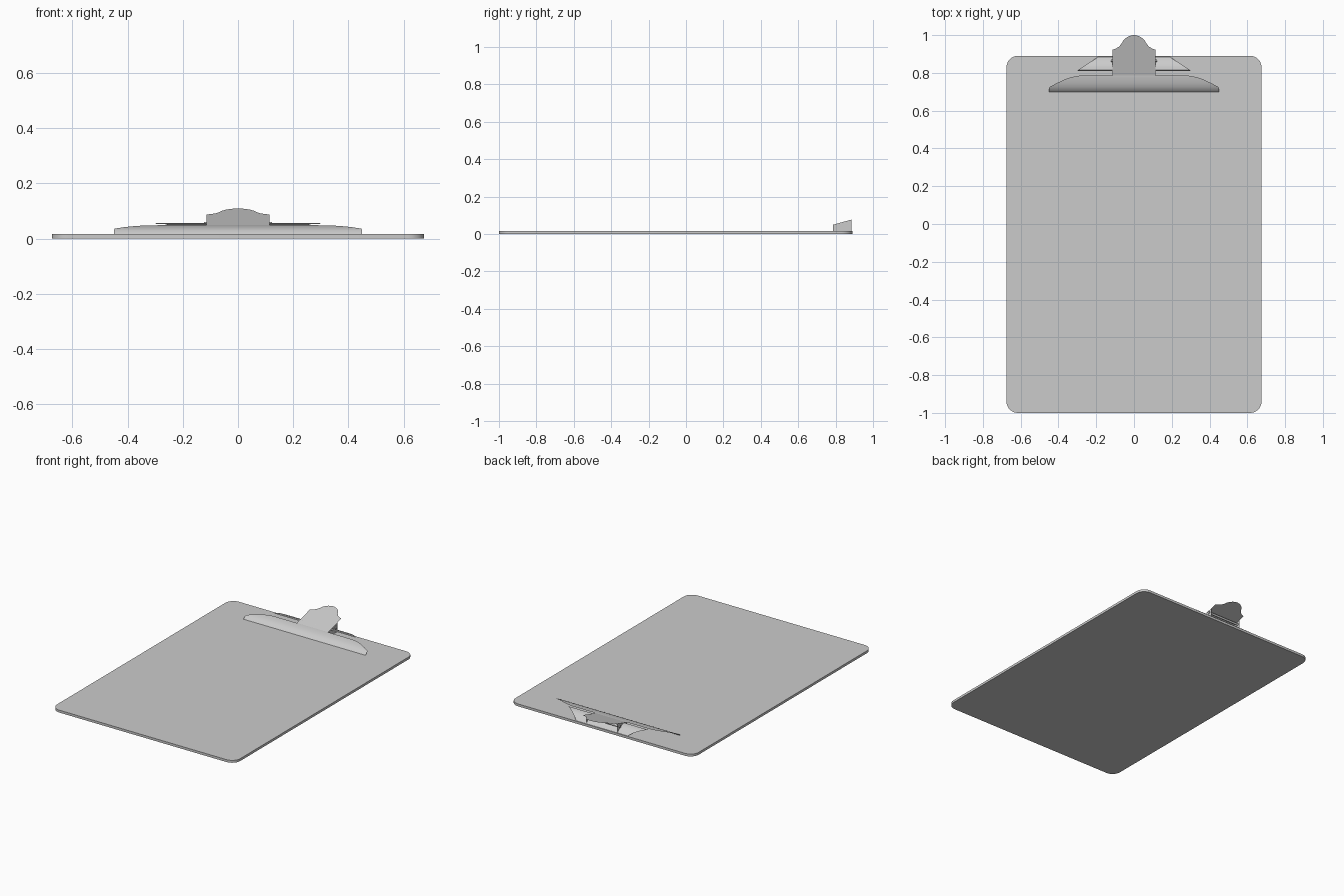
import bpy, bmesh, math

if "Cube" in bpy.data.objects:
    bpy.data.objects.remove(bpy.data.objects["Cube"])


def make(name, bm, smooth=True):
    mesh = bpy.data.meshes.new(name)
    bm.to_mesh(mesh)
    bm.free()
    obj = bpy.data.objects.new(name, mesh)
    bpy.context.collection.objects.link(obj)
    if smooth:
        bpy.ops.object.select_all(action='DESELECT')
        obj.select_set(True)
        bpy.context.view_layer.objects.active = obj
        bpy.ops.object.shade_smooth_by_angle(angle=math.radians(35))
    return obj


def sheet(bm, rows):
    """Symmetric sheet metal lofted through rows of (y, z, half width)."""
    pairs = [(bm.verts.new((-w, y, z)), bm.verts.new((w, y, z))) for y, z, w in rows]
    for (a, b), (c, d) in zip(pairs, pairs[1:]):
        bm.faces.new((a, b, d, c))


# Board with rounded corners
bm = bmesh.new()
r, hx, y0, y1, thick = 0.06, 0.675, -1.0, 0.89, 0.016
centres = [(hx - r, y1 - r), (r - hx, y1 - r), (r - hx, y0 + r), (hx - r, y0 + r)]
outline = []
for i, (cx, cy) in enumerate(centres):
    for k in range(9):
        a = math.pi / 2 * (i + k / 8)
        outline.append(bm.verts.new((cx + r * math.cos(a), cy + r * math.sin(a), 0)))
base = bm.faces.new(outline)
ext = bmesh.ops.extrude_face_region(bm, geom=[base], use_keep_orig=True)
for v in ext["geom"]:
    if isinstance(v, bmesh.types.BMVert):
        v.co.z = thick
bmesh.ops.recalc_face_normals(bm, faces=bm.faces)
make("board", bm)

# Curved jaw that presses the paper
bm = bmesh.new()
sheet(bm, [(0.70, 0.017, 0.45), (0.71, 0.028, 0.45), (0.725, 0.036, 0.448),
           (0.745, 0.042, 0.41), (0.765, 0.046, 0.368), (0.778, 0.048, 0.33),
           (0.785, 0.0485, 0.29)])
make("clip_jaw", bm)

# Lever: flat tongue with a rounded thumb tip, and side ears folded down
slope = lambda y: 0.0485 + (y - 0.785) * 0.283
bm = bmesh.new()
sheet(bm, [(y, slope(y), w) for y, w in
           [(0.785, 0.115), (0.885, 0.115), (0.922, 0.115), (0.928, 0.098),
            (0.938, 0.08), (0.955, 0.066), (0.97, 0.058), (0.983, 0.046),
            (0.993, 0.029), (0.998, 0.014), (1.0, 0.004)]])
for x in (-0.115, 0.115):
    pts = [(0.785, thick), (0.885, thick), (0.885, slope(0.885)), (0.785, slope(0.785))]
    bm.faces.new([bm.verts.new((x, y, z)) for y, z in (pts if x > 0 else pts[::-1])])
make("clip_lever", bm)

# Mounting bracket riveted to the board behind the jaw
bm = bmesh.new()
sheet(bm, [(0.81, 0.053, 0.30), (0.815, 0.057, 0.297), (0.83, 0.055, 0.273),
           (0.85, 0.046, 0.243), (0.87, 0.032, 0.212), (0.885, thick, 0.19)])
make("mounting_bracket", bm)

# Hinge pin through the ears
bpy.ops.mesh.primitive_cylinder_add(vertices=16, radius=0.007, depth=0.246,
                                    location=(0, 0.865, 0.053),
                                    rotation=(0, math.pi / 2, 0))
bpy.context.object.name = "hinge_pin"
bpy.ops.object.shade_smooth_by_angle()
